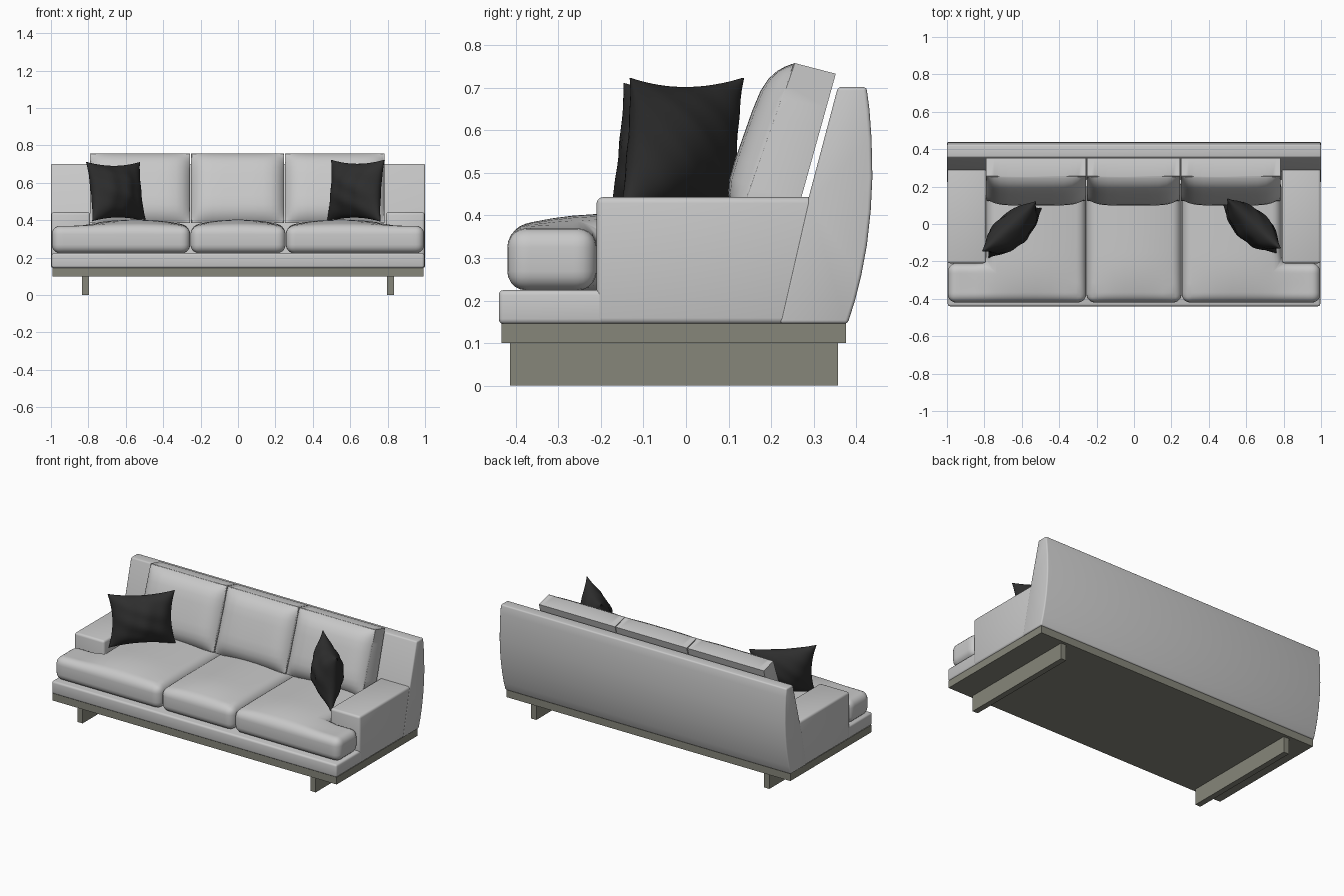
import bpy, bmesh, math
from mathutils import Vector

if "Cube" in bpy.data.objects:
    bpy.data.objects.remove(bpy.data.objects["Cube"])


def material(name, rgb):
    m = bpy.data.materials.new(name)
    m.diffuse_color = (*rgb, 1)
    m.use_nodes = True
    m.node_tree.nodes["Principled BSDF"].inputs["Base Color"].default_value = m.diffuse_color
    return m


FABRIC = material("light grey fabric", (0.58, 0.58, 0.58))
WOOD = material("olive grey wood", (0.24, 0.24, 0.195))
DARK = material("charcoal fabric", (0.028, 0.028, 0.028))


def finish(name, bm, mat, bevel=0, segs=3, smooth=40):
    """Round the sharp edges, smooth and link the mesh."""
    bmesh.ops.recalc_face_normals(bm, faces=bm.faces[:])
    if bevel:
        edges = [e for e in bm.edges if e.calc_face_angle(0) > math.radians(40)]
        bmesh.ops.bevel(bm, geom=edges, offset=bevel, segments=segs, profile=0.5,
                        affect='EDGES', clamp_overlap=False)
    me = bpy.data.meshes.new(name)
    bm.to_mesh(me)
    bm.free()
    me.materials.append(mat)
    for p in me.polygons:
        p.use_smooth = True
    me.set_sharp_from_angle(angle=math.radians(smooth))
    ob = bpy.data.objects.new(name, me)
    bpy.context.collection.objects.link(ob)
    return ob


def slab(name, us, vs, bottom, top, mat, bevel=0, segs=3, skip=lambda u, v: False, smooth=40):
    """Closed two-sided grid: bottom(u, v) and top(u, v) give the two skins."""
    bm = bmesh.new()
    cells = {(i, j) for i in range(len(us) - 1) for j in range(len(vs) - 1)
             if not skip((us[i] + us[i + 1]) / 2, (vs[j] + vs[j + 1]) / 2)}
    verts = {}

    def vert(i, j, k):
        if (i, j, k) not in verts:
            verts[i, j, k] = bm.verts.new((bottom, top)[k](us[i], vs[j]))
        return verts[i, j, k]

    for i, j in sorted(cells):
        ring = [(i, j), (i + 1, j), (i + 1, j + 1), (i, j + 1)]
        for k in (0, 1):
            bm.faces.new([vert(a, b, k) for a, b in ring])
        for n, (di, dj) in enumerate([(0, -1), (1, 0), (0, 1), (-1, 0)]):
            if (i + di, j + dj) not in cells:
                p, q = ring[n], ring[(n + 1) % 4]
                bm.faces.new([vert(*p, 0), vert(*q, 0), vert(*q, 1), vert(*p, 1)])
    return finish(name, bm, mat, bevel, segs, smooth)


def box(name, lo, hi, mat, bevel=0):
    return slab(name, (lo[0], hi[0]), (lo[1], hi[1]),
                lambda x, y: (x, y, lo[2]), lambda x, y: (x, y, hi[2]), mat, bevel)


def lerp(a, b, t):
    return a + (b - a) * t


def piping(name, pts, mat, r=0.003):
    cu = bpy.data.curves.new(name, 'CURVE')
    cu.dimensions = '3D'
    cu.bevel_depth = r
    cu.bevel_resolution = 1
    sp = cu.splines.new('POLY')
    sp.points.add(len(pts) - 1)
    for p, c in zip(sp.points, pts):
        p.co = (*c, 1)
    sp.use_cyclic_u = True
    cu.materials.append(mat)
    bpy.context.collection.objects.link(bpy.data.objects.new(name, cu))


# Wooden plinth and sled legs
box("plinth", (-0.993, -0.433, 0.10), (0.993, 0.376, 0.146), WOOD)
for s in (-1, 1):
    box("sled_leg", (s * 0.815 - 0.018, -0.414, 0), (s * 0.815 + 0.018, 0.357, 0.101), WOOD)

# Upholstered base and arms
box("seat_base", (-0.996, -0.44, 0.145), (0.996, 0.36, 0.225), FABRIC, 0.012)
for s in (-1, 1):
    a, b = sorted((s * 0.79, s * 0.998))
    box("arm", (a, -0.21, 0.145), (b, 0.33, 0.443), FABRIC, 0.014)

# Curved back, extruded from its side profile
profile = [(0.22, 0.146), (0.38, 0.146), (0.397, 0.20), (0.412, 0.26), (0.425, 0.33),
           (0.434, 0.41), (0.438, 0.49), (0.436, 0.58), (0.431, 0.65), (0.424, 0.702),
           (0.357, 0.702), (0.285, 0.43)]
bm = bmesh.new()
ends = [[bm.verts.new((x, y, z)) for y, z in profile] for x in (-1, 1)]
for e in ends:
    bm.faces.new(e)
for i in range(len(profile)):
    j = (i + 1) % len(profile)
    bm.faces.new([ends[0][i], ends[0][j], ends[1][j], ends[1][i]])
finish("back_rest", bm, FABRIC, 0.008)


# Crowned seat cushions, the outer ones L-shaped around the arm fronts
def seat_cushion(name, s, us, centre, half, skip):
    def top(u, v):
        a = max(0, 1 - ((u - centre) / half) ** 2)
        t = min(1, max(0, (v + 0.42) / 0.24))
        return (s * u, v, 0.37 + 0.034 * a * t * (2 - t))
    vs = [-0.42, -0.365, -0.315, -0.265, -0.21, -0.15, -0.05, 0.08, 0.18, 0.24]
    slab(name, us, vs, lambda u, v: (s * u, v, 0.224), top, FABRIC, 0.045, 5, skip, 60)


seat_cushion("middle_seat_cushion", 1, [-0.254 + 0.0508 * i for i in range(11)], 0, 0.254,
             lambda u, v: False)
for s in (-1, 1):
    seat_cushion("outer_seat_cushion", s,
                 [0.256, 0.31, 0.37, 0.44, 0.52, 0.60, 0.67, 0.735, 0.788, 0.85, 0.93, 0.996],
                 0.55, 0.294, lambda u, v: u > 0.788 and v > -0.21)


# Leaning back cushions with bulging fronts and piped seams
def back_cushion(name, x0, x1):
    cx, hw = (x0 + x1) / 2, (x1 - x0) / 2
    half = [0, 0.3, 0.55, 0.72, 0.84, 0.92, 0.97, 1]
    ts = [-t for t in half[:0:-1]] + half

    def seam(u, v):
        t = (v + 1) / 2
        return Vector((cx + hw * u, lerp(0.125, 0.256, t), lerp(0.385, 0.758, t)))

    def back(u, v):
        t = (v + 1) / 2
        return (cx + hw * u, lerp(0.255, 0.352, t), lerp(0.385, 0.733, t))

    def front(u, v):
        d = 0.058 * (1 - abs(u) ** 7) * (1 - abs(v) ** 5)
        return seam(u, v) + Vector((0, -0.94, 0.33)) * d

    slab(name, ts, ts, back, front, FABRIC, smooth=38)
    c = 0.99
    piping(name + "_piping", [seam(-c, -c), seam(c, -c), seam(c, c), seam(-c, c)], FABRIC)


back_cushion("left_back_cushion", -0.79, -0.256)
back_cushion("middle_back_cushion", -0.251, 0.246)
back_cushion("right_back_cushion", 0.25, 0.782)


# Throw pillows with pinched corners and soft creases
def pillow(name, centre, s, hw, hh, lean):
    side = Vector((0.73, -s * 0.68, 0))
    flat = Vector((-s * 0.68, -0.73, 0))
    up = Vector((0, 0, math.cos(lean))) - flat * math.sin(lean)
    normal = flat * math.cos(lean) + Vector((0, 0, math.sin(lean)))
    n = 24
    ts = [math.sin(math.pi / 2 * (2 * i / n - 1)) for i in range(n + 1)]

    def skin(k):
        def f(u, v):
            a = u * hw * (1 - 0.13 * (1 - v * v))
            b = v * hh * (1 - 0.13 * (1 - u * u))
            e = max(0, (1 - u * u) * (1 - v * v))
            crease = 1 + 0.09 * math.sin(7 * u + 4 * v * k + s) * math.sin(5 * v - 3 * u)
            return Vector(centre) + side * a + up * b + normal * k * (0.003 + 0.085 * e ** 0.6 * crease)
        return f

    slab(name, ts, ts, skin(-1), skin(1), DARK, smooth=70)


pillow("left_pillow", (-0.652, -0.03, 0.553), -1, 0.195, 0.16, 0.15)
pillow("right_pillow", (0.63, -0.01, 0.558), 1, 0.195, 0.166, 0.10)
